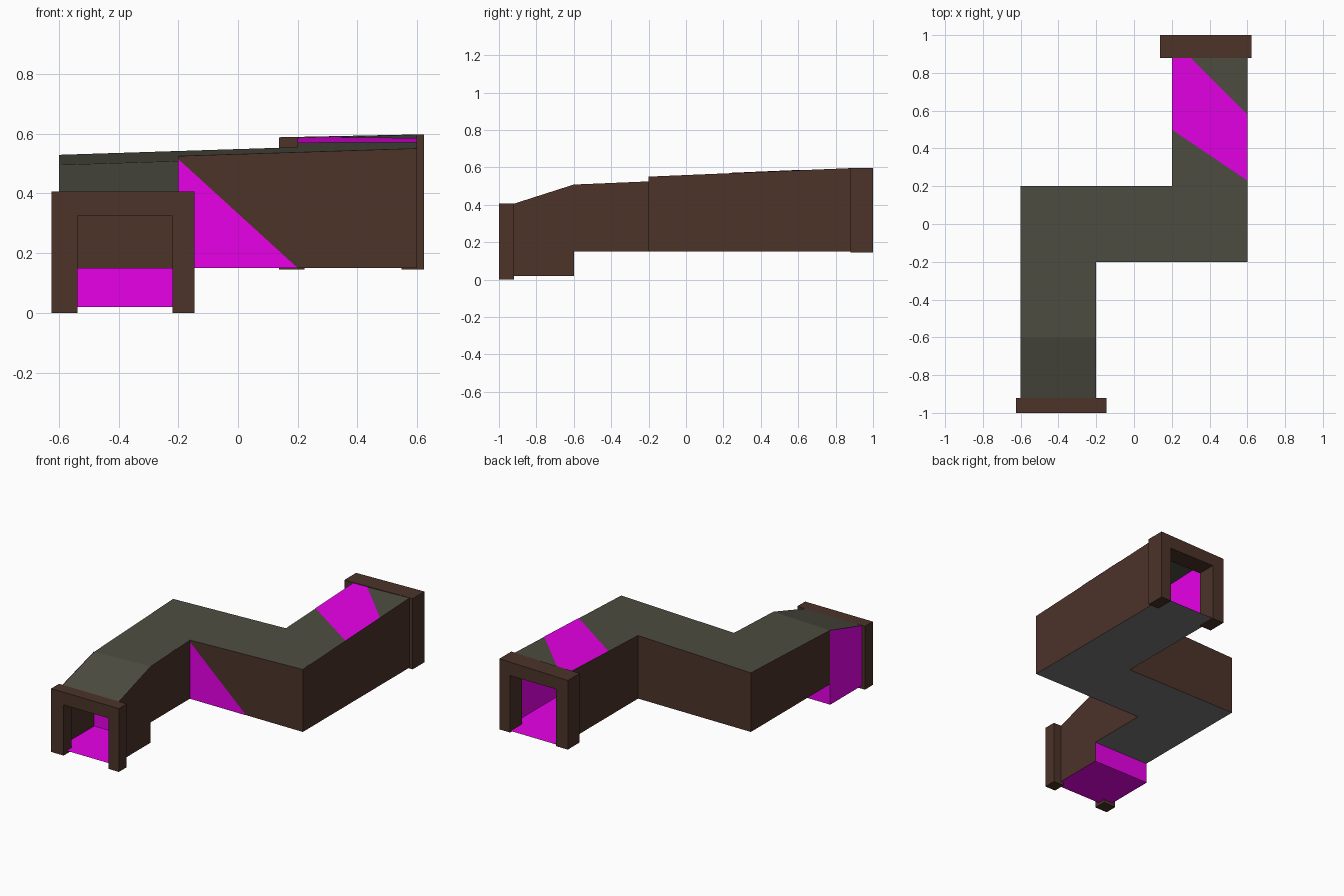
import bpy
from mathutils import Vector

if "Cube" in bpy.data.objects:
    bpy.data.objects.remove(bpy.data.objects["Cube"])


def material(name, rgb):
    m = bpy.data.materials.new(name)
    m.diffuse_color = (*rgb, 1)
    m.use_nodes = True
    m.node_tree.nodes["Principled BSDF"].inputs["Base Color"].default_value = m.diffuse_color
    return m


BROWN = material("dark_brown", (0.072, 0.033, 0.022))
ROOF = material("olive_grey", (0.074, 0.074, 0.054))
FLOOR = material("stone_grey", (0.19, 0.19, 0.19))
PINK = material("magenta", (1.0, 0.0, 1.0))
FRONT, BACK, STEP = -0.97, 0.99, -0.6


def make(name, faces, mat):
    verts = [v for f in faces for v in f]
    idx, n = [], 0
    for f in faces:
        idx.append(list(range(n, n + len(f))))
        n += len(f)
    me = bpy.data.meshes.new(name)
    me.from_pydata(verts, [], idx)
    me.materials.append(mat)
    ob = bpy.data.objects.new(name, me)
    bpy.context.collection.objects.link(ob)
    return ob


def roof_z(x, y):
    # gently tilted plane, dropping steeply toward the front mouth
    y = min(y, 0.88)
    z = 0.54 + 0.032 * x + 0.042 * max(y, STEP)
    if y < STEP:
        t = (STEP - y) / (STEP - FRONT)
        z += (0.39 - z) * t
    return z


def shifted(face, d):
    return [tuple(Vector(v) + Vector(d) * 0.003) for v in face]


# plan of the zigzag passage: x0, x1, y0, y1
rects = [(-0.6, -0.2, FRONT, STEP), (-0.6, -0.2, STEP, -0.2),
         (-0.6, 0.6, -0.2, 0.2), (0.2, 0.6, 0.2, 0.88), (0.2, 0.6, 0.88, BACK)]
roof, floor, walls, lining, low, patches = [], [], [], [], [], []
for x0, x1, y0, y1 in rects:
    c = [(x0, y0), (x1, y0), (x1, y1), (x0, y1)]
    top = [(x, y, roof_z(x, y)) for x, y in c]
    roof.append(top)
    if y0 < 0.2:                    # the rear ceiling stays dark
        lining.append(shifted(top, (0, 0, -1))[::-1])
    if y0 == FRONT:
        low.append([(x, y, 0.02) for x, y in c])
    else:
        bottom = [(x, y, 0.15) for x, y in c][::-1]
        floor.append(bottom)
        lining.append(shifted(bottom, (0, 0, 1))[::-1])

# walls follow the outline anticlockwise
outline = [[(-0.2, FRONT), (-0.2, STEP), (-0.2, -0.2), (0.6, -0.2), (0.6, 0.88), (0.6, BACK)],
           [(0.2, BACK), (0.2, 0.88), (0.2, 0.2), (-0.6, 0.2), (-0.6, STEP), (-0.6, FRONT)]]
for run in outline:
    for (ax, ay), (bx, by) in zip(run, run[1:]):
        z = 0.02 if min(ay, by) < STEP else 0.15
        f = [(ax, ay, z), (bx, by, z), (bx, by, roof_z(bx, by)), (ax, ay, roof_z(ax, ay))]
        walls.append(f)
        inward = Vector((ay - by, bx - ax, 0)).normalized()
        if by == FRONT:             # left entrance wall: magenta outside, brown inside
            patches.append(shifted(f, -inward))
        elif not (ay == by == 0.2):  # the wall facing the mouth stays brown
            lining.append(shifted(f, inward)[::-1])

# painted areas on the rear roof and the front-facing middle wall
rear = [(0.2, 0.5), (0.6, 0.23), (0.6, 0.58), (0.3, 0.88), (0.2, 0.88)]
patches.append([(x, y, roof_z(x, y) + 0.002) for x, y in rear])
patches.append([(-0.2, -0.202, 0.15), (0.2, -0.202, 0.15), (-0.2, -0.202, 0.515)])

# step between the low entrance and the raised floor
low.append([(-0.6, STEP, 0.02), (-0.2, STEP, 0.02), (-0.2, STEP, 0.15), (-0.6, STEP, 0.15)])

make("tunnel_roof", roof, ROOF)
make("tunnel_floor", floor, FLOOR)
make("tunnel_walls", walls, BROWN)
make("inner_lining", lining, PINK)
make("painted_patches", patches, PINK)
make("entrance_floor_and_step", low, PINK)


def portal(name, x0, x1, i0, i1, zb, zi, zl, zr, y0, y1):
    # timber frame: an upside-down U extruded along y
    prof = [(x0, zb), (i0, zb), (i0, zi), (i1, zi), (i1, zb), (x1, zb), (x1, zr), (x0, zl)]
    a = [(x, y0, z) for x, z in prof]
    b = [(x, y1, z) for x, z in prof]
    faces = []
    for q, flip in ((a, False), (b, True)):
        for ids in ((0, 1, 2, 7), (2, 3, 6, 7), (3, 4, 5, 6)):
            f = [q[i] for i in ids]
            faces.append(f[::-1] if flip else f)
    for i in range(8):
        j = (i + 1) % 8
        faces.append([a[j], a[i], b[i], b[j]])
    make(name, faces, BROWN)


portal("front_portal", -0.625, -0.145, -0.537, -0.22, 0.0, 0.325, 0.406, 0.406, -1.0, -0.92)
portal("back_portal", 0.138, 0.623, 0.222, 0.548, 0.145, 0.51, 0.588, 0.598, 0.88, 1.0)
